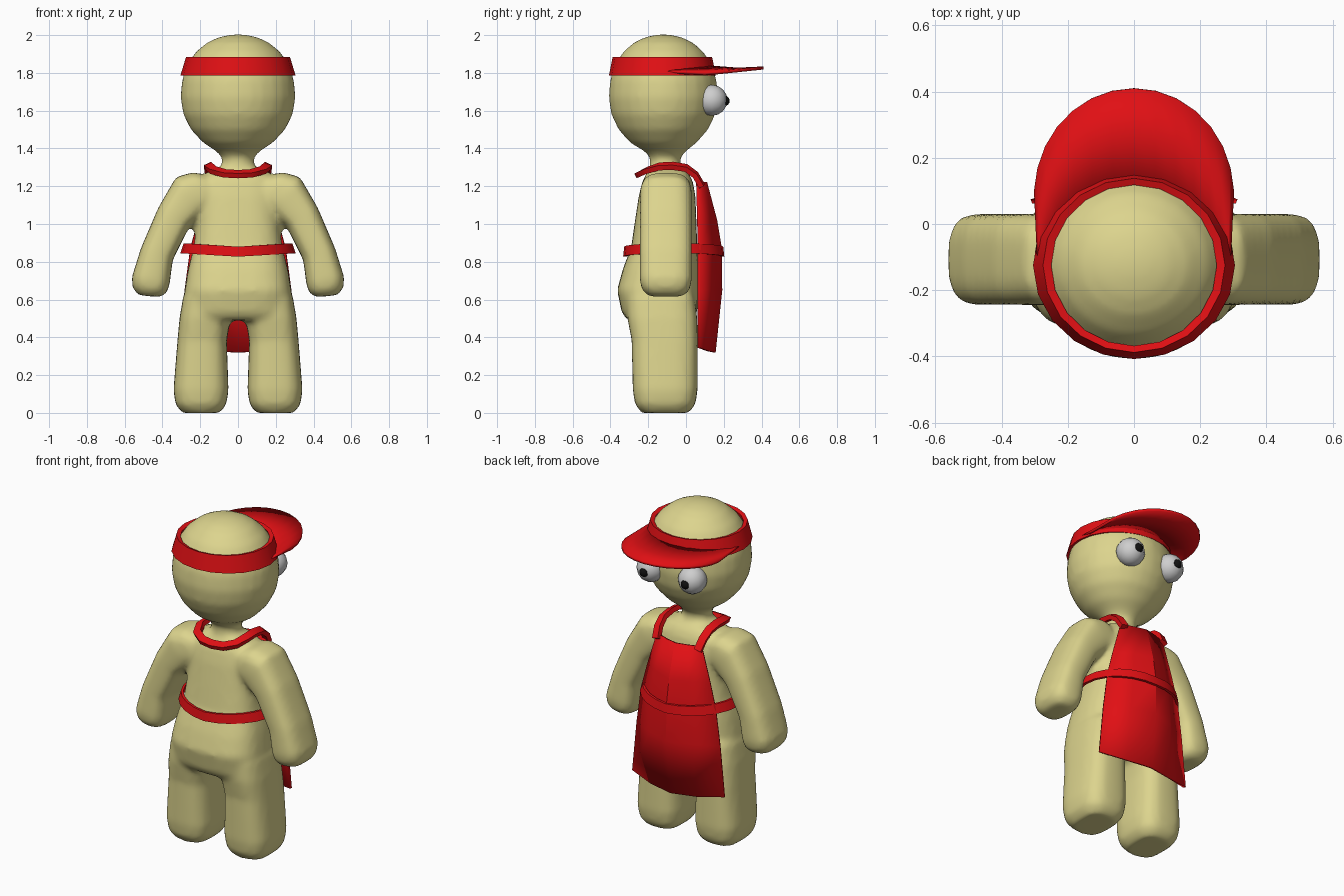
import bpy, bmesh, math
from mathutils import Vector

if "Cube" in bpy.data.objects:
    bpy.data.objects.remove(bpy.data.objects["Cube"])


def material(name, rgb):
    m = bpy.data.materials.new(name)
    m.diffuse_color = (*rgb, 1)
    m.use_nodes = True
    m.node_tree.nodes["Principled BSDF"].inputs["Base Color"].default_value = m.diffuse_color
    return m


SKIN = material("pale yellow", (0.72, 0.66, 0.27))
RED = material("red", (0.75, 0.005, 0.007))
WHITE = material("eye white", (0.62, 0.62, 0.62))
BLACK = material("black", (0.005, 0.005, 0.005))


def finish(bm, name, mat, angle=40):
    bmesh.ops.recalc_face_normals(bm, faces=bm.faces)
    me = bpy.data.meshes.new(name)
    bm.to_mesh(me)
    bm.free()
    ob = bpy.data.objects.new(name, me)
    bpy.context.collection.objects.link(ob)
    me.materials.append(mat)
    bpy.ops.object.select_all(action='DESELECT')
    ob.select_set(True)
    bpy.context.view_layer.objects.active = ob
    bpy.ops.object.shade_smooth_by_angle(angle=math.radians(angle))
    return ob


def loft(bm, sections, power=2.0, side=1, n=28):
    """Closed skin through (x, y, z, half width, half depth, tilt) sections."""
    rings = []
    for x, y, z, ru, rv, tilt in sections:
        t = math.radians(tilt)
        ring = []
        for i in range(n):
            a = 2 * math.pi * i / n
            c, s = math.cos(a), math.sin(a)
            u = ru * math.copysign(abs(c) ** (2 / power), c)
            v = rv * math.copysign(abs(s) ** (2 / power), s)
            ring.append(bm.verts.new((side * (x + u * math.cos(t)), y + v, z + u * math.sin(t))))
        rings.append(ring)
    faces = [bm.faces.new(rings[0][::-1]), bm.faces.new(rings[-1])]
    for r0, r1 in zip(rings, rings[1:]):
        for i in range(n):
            j = (i + 1) % n
            faces.append(bm.faces.new((r0[i], r0[j], r1[j], r1[i])))
    bmesh.ops.recalc_face_normals(bm, faces=faces)


def band(name, cy, profile, n, wave=0.0):
    """Closed ring whose profile holds (x radius, y radius, z) points."""
    bm = bmesh.new()
    cols = []
    for i in range(n):
        a = 2 * math.pi * i / n
        dz = wave * abs(math.cos(a))
        cols.append([bm.verts.new((rx * math.cos(a), cy + ry * math.sin(a), z + dz)) for rx, ry, z in profile])
    k = len(profile)
    for i in range(n):
        p, q = cols[i], cols[(i + 1) % n]
        for j in range(k):
            bm.faces.new((p[j], q[j], q[(j + 1) % k], p[(j + 1) % k]))
    return finish(bm, name, RED)


def sheet(name, rows, thickness):
    """Thin cloth from a grid of points."""
    bm = bmesh.new()
    grid = [[bm.verts.new(p) for p in row] for row in rows]
    for r0, r1 in zip(grid, grid[1:]):
        for i in range(len(r0) - 1):
            bm.faces.new((r0[i], r0[i + 1], r1[i + 1], r1[i]))
    ob = finish(bm, name, RED, 30)
    mod = ob.modifiers.new("thickness", 'SOLIDIFY')
    mod.thickness = thickness
    mod.offset = 0
    return ob


# Body: head, torso, arms and legs blended into one soft skin
bm = bmesh.new()
head = [(1.18, .10), (1.29, .09), (1.35, .083), (1.385, .115), (1.43, .185), (1.5, .25), (1.58, .29),
        (1.67, .305), (1.76, .297), (1.84, .272), (1.91, .225), (1.96, .165), (1.99, .1), (2.003, .03)]
loft(bm, [(0, -.12 + .01 * (z < 1.4), z, r, r * .95, 0) for z, r in head])
torso = [(.49, .24, -.31, .02), (.53, .28, -.34, .06), (.65, .283, -.365, .065), (.76, .265, -.335, .065),
         (.88, .235, -.29, .06), (1.02, .218, -.27, .055), (1.15, .215, -.25, .05), (1.23, .2, -.23, .035),
         (1.275, .16, -.205, .01), (1.3, .09, -.18, -.03)]
loft(bm, [(0, (b + f) / 2, z, w, (f - b) / 2, 0) for z, w, b, f in torso], 2.8)
arm = [(.10, -.105, 1.17, .09, .11, 65), (.18, -.105, 1.175, .115, .13, 60), (.25, -.107, 1.155, .122, .138, 50),
       (.34, -.107, 1.035, .097, .138, 32), (.43, -.107, .84, .09, .138, 20), (.462, -.107, .70, .102, .138, 10),
       (.467, -.107, .65, .092, .125, 8), (.47, -.107, .618, .06, .09, 6)]
leg = [(.155, -.135, .62, .135, .18, 0), (.175, -.125, .5, .135, .185, 0), (.19, -.113, .38, .131, .175, 0),
       (.196, -.11, .12, .146, .172, 0), (.196, -.11, .045, .135, .16, 0), (.196, -.11, 0, .10, .125, 0)]
for s in (-1, 1):
    loft(bm, arm, 3.0, s)
    loft(bm, leg, 3.0, s)
body = finish(bm, "body", SKIN)
rem = body.modifiers.new("blend", 'REMESH')
rem.mode = 'VOXEL'
rem.voxel_size = .018
rem.use_smooth_shade = True
smo = body.modifiers.new("soften", 'SMOOTH')
smo.factor = .5
smo.iterations = 6

# Visor: headband and brim
band("headband", -.125, [(.305, .283, 1.785), (.275, .263, 1.885), (.25, .243, 1.878), (.28, .26, 1.79)], 20)
rows = [[], [], []]
for i in range(15):
    a = math.pi * i / 14
    c, s = math.cos(a), math.sin(a)
    inner = Vector((.287 * c, -.125 + .265 * s, 1.805 + .025 * s))
    outer = Vector((.297 * c, .10 + .31 * s, 1.793 + .033 * s))
    mid = (inner + outer) / 2 - Vector((0, 0, .008 * s))
    for row, p in zip(rows, (inner, mid, outer)):
        row.append(p)
sheet("brim", rows, .016)

# Apron: bulged bib and skirt, one row per (height, middle y, edge y, half width)
apron = [(1.22, .105, .06, .15), (1.02, .158, .065, .21), (.87, .183, .068, .25),
         (.65, .185, .068, .28), (.32, .15, .068, .31)]
rows = []
for z, ym, ye, w in apron:
    lift = .025 if z < .4 else 0
    rows.append([(w * t, ym + (ye - ym) * abs(t) ** 1.4, z + lift * t * t) for t in (-1, -.5, 0, .5, 1)])
sheet("apron", rows, .014)

# Apron tie around the waist
band("waist_tie", -.065, [(.305, .268, .827), (.288, .262, .88), (.274, .248, .88), (.288, .252, .827)], 24, .018)

# Neck strap: flat ribbon lying over the shoulders
half = [(.14, .085, 1.20), (.15, .05, 1.26), (.155, 0, 1.297), (.155, -.07, 1.308), (.155, -.14, 1.305),
        (.13, -.205, 1.285), (.07, -.24, 1.268)]
path = [Vector(p) for p in half] + [Vector((0, -.248, 1.264))] + [Vector((-x, y, z)) for x, y, z in half[::-1]]
bm = bmesh.new()
rings = []
for i, p in enumerate(path):
    d = (path[min(i + 1, len(path) - 1)] - path[max(i - 1, 0)]).normalized()
    out = Vector((p.x, (p.y + .08) * .9 if p.y < -.08 else 0, -.07)).normalized()
    out = (out - d * out.dot(d)).normalized()
    up = d.cross(out)
    rings.append([bm.verts.new(p + out * .022 * a + up * .014 * b) for a, b in ((-1, -1), (1, -1), (1, 1), (-1, 1))])
for r0, r1 in zip(rings, rings[1:]):
    for j in range(4):
        k = (j + 1) % 4
        bm.faces.new((r0[j], r0[k], r1[k], r1[j]))
bm.faces.new(rings[0])
bm.faces.new(rings[-1])
finish(bm, "neck_strap", RED)


# Eyes with pupils
def ball(name, loc, r, mat, seg):
    bm = bmesh.new()
    bmesh.ops.create_uvsphere(bm, u_segments=seg, v_segments=8, radius=r)
    bmesh.ops.translate(bm, verts=bm.verts, vec=loc)
    finish(bm, name, mat, 60)


for s, label in ((-1, "left"), (1, "right")):
    ball(label + "_eye", (.14 * s, .137, 1.655), .082, WHITE, 12)
    ball(label + "_pupil", (.14 * s, .203, 1.652), .028, BLACK, 10)
